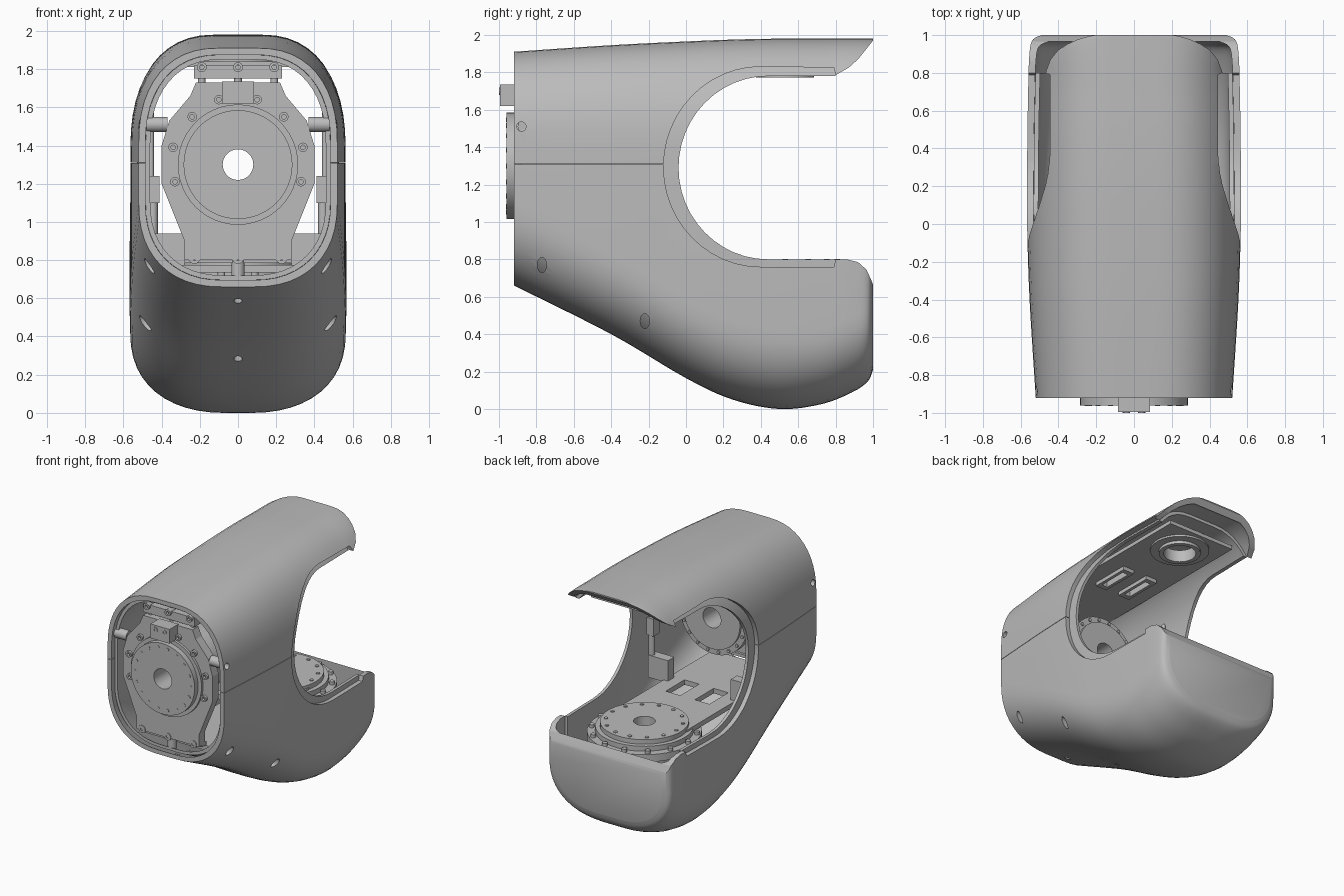
import bpy, bmesh, math
from mathutils import Vector

cube = bpy.data.objects.get("Cube")
if cube:
    bpy.data.objects.remove(cube, do_unlink=True)

grey = bpy.data.materials.new("plain grey")
grey.use_nodes = True
grey.diffuse_color = (0.5, 0.5, 0.5, 1)
grey.node_tree.nodes["Principled BSDF"].inputs["Base Color"].default_value = (0.5, 0.5, 0.5, 1)

MID_Z = 1.3           # height of the main axis
JOINT_Y = 0.53        # depth of the vertical joint axis


def finish(name, bm):
    bmesh.ops.recalc_face_normals(bm, faces=bm.faces)
    mesh = bpy.data.meshes.new(name)
    bm.to_mesh(mesh)
    bm.free()
    mesh.materials.append(grey)
    ob = bpy.data.objects.new(name, mesh)
    bpy.context.collection.objects.link(ob)
    return ob


def smooth(ob):
    bpy.ops.object.select_all(action='DESELECT')
    ob.select_set(True)
    bpy.context.view_layer.objects.active = ob
    bpy.ops.object.shade_smooth_by_angle(angle=math.radians(32))


def cut(ob, cutters):
    for c in cutters:
        c.hide_render = True
        mod = ob.modifiers.new("cut", 'BOOLEAN')
        mod.object, mod.operation, mod.solver = c, 'DIFFERENCE', 'EXACT'
    bpy.context.view_layer.update()
    mesh = bpy.data.meshes.new_from_object(ob.evaluated_get(bpy.context.evaluated_depsgraph_get()))
    ob.modifiers.clear()
    ob.data = mesh
    for c in cutters:
        bpy.data.objects.remove(c, do_unlink=True)


def bridge(bm, a, b):
    for i in range(len(a)):
        j = (i + 1) % len(a)
        bm.faces.new((a[i], a[j], b[j], b[i]))


def add_tube(bm, a, b, r, bore=0, seg=16):
    """Cylinder, or tube if bored, from point a to point b."""
    a, b = Vector(a), Vector(b)
    q = (b - a).to_track_quat('Z', 'Y')

    def ring(c, rad):
        return [bm.verts.new(c + q @ Vector((rad * math.cos(t), rad * math.sin(t), 0)))
                for t in (2 * math.pi * i / seg for i in range(seg))]
    lo, hi = ring(a, r), ring(b, r)
    bridge(bm, lo, hi)
    if bore:
        lo2, hi2 = ring(a, bore), ring(b, bore)
        bridge(bm, lo2, hi2)
        bridge(bm, lo, lo2)
        bridge(bm, hi, hi2)
    else:
        bm.faces.new(lo)
        bm.faces.new(hi)


def tubes(name, items, seg=16):
    bm = bmesh.new()
    for item in items:
        add_tube(bm, *item, seg=seg)
    ob = finish(name, bm)
    smooth(ob)
    return ob


def prism(name, pts, axis, lo, hi):
    """Extrude a flat outline along x (points y, z) or y (points x, z)."""
    bm = bmesh.new()
    rings = [[bm.verts.new((d, p, q) if axis == 'x' else (p, d, q)) for p, q in pts] for d in (lo, hi)]
    bridge(bm, *rings)
    for r in rings:
        bm.faces.new(r)
    return finish(name, bm)


def box(name, x0, x1, y0, y1, z0, z1):
    return prism(name, [(x0, z0), (x1, z0), (x1, z1), (x0, z1)], 'y', y0, y1)


# Housing stations: y, bottom, top, half width, top corner height and width, bottom corner height and width
STATIONS = [(-0.92, 0.66, 1.91, 0.52, 0.5, 0.42, 0.44, 0.44), (-0.4, 0.40, 1.945, 0.553, 0.55, 0.43, 0.43, 0.47),
            (0, 0.165, 1.965, 0.566, 0.59, 0.44, 0.42, 0.5), (0.25, 0.05, 1.975, 0.566, 0.6, 0.44, 0.42, 0.51),
            (0.5, 0.0, 1.98, 0.564, 0.6, 0.44, 0.42, 0.51), (0.72, 0.025, 1.98, 0.56, 0.6, 0.44, 0.41, 0.5),
            (0.88, 0.085, 1.98, 0.555, 0.6, 0.43, 0.4, 0.48), (0.97, 0.145, 1.98, 0.54, 0.6, 0.42, 0.38, 0.45),
            (1.0, 0.21, 1.98, 0.49, 0.58, 0.37, 0.33, 0.39)]


def sections():
    out, n = [], len(STATIONS)
    for i in range(n - 1):
        p = [Vector(STATIONS[max(0, min(n - 1, i + k))]) for k in (-1, 0, 1, 2)]
        for s in range(6):
            t = s / 6
            out.append(p[1] + 0.5 * t * (p[2] - p[0] + t * (2 * p[0] - 5 * p[1] + 4 * p[2] - p[3]
                       + t * (3 * (p[1] - p[2]) + p[3] - p[0]))))
    return out + [Vector(STATIONS[-1])]


def bulge(v):
    return math.copysign(abs(v) ** (2 / 2.3), v)


def hollow(name, outer, inner, front):
    """Hollow loft, open at the front and closed at the rear."""
    bm = bmesh.new()
    skins = []
    for inset in (outer, inner):
        rings = []
        for y, zb, zt, w, top_h, top_w, low_h, low_w in sections():
            yy = front + (y + 0.92) / 1.92 * (1 - inset - front)
            w, zb, zt = w - inset, zb + inset, zt - inset
            ring = []
            for k, (sx, sz) in enumerate(((1, 1), (-1, 1), (-1, -1), (1, -1))):
                rx, rz = (v - inset * 0.8 for v in ((top_w, top_h) if sz > 0 else (low_w, low_h)))
                cx, cz = sx * (w - rx), (zt - rz if sz > 0 else zb + rz)
                for j in range(13):
                    t = math.pi / 2 * (k + j / 12)
                    ring.append(bm.verts.new((cx + rx * bulge(math.cos(t)), yy, cz + rz * bulge(math.sin(t)))))
            rings.append(ring)
        for a, b in zip(rings, rings[1:]):
            bridge(bm, a, b)
        bm.faces.new(rings[-1])
        skins.append(rings)
    bridge(bm, skins[0][0], skins[1][0])
    return finish(name, bm)


# Outer housing with its side opening, parting groove and screw holes
mouth = [(1.2, 1.975), (1.0, 1.97), (0.96, 1.92), (0.92, 1.87), (0.87, 1.825), (0.8, 1.785),
         (0.79, 1.825), (0.4, 1.83)]
mouth += [(0.4 - 0.52 * math.sin(t), 1.295 + 0.535 * math.cos(t))
          for t in (math.pi * i / 24 for i in range(1, 24))]
mouth += [(0.4, 0.76), (0.79, 0.76), (0.8, 0.80), (0.86, 0.80), (0.92, 0.785), (0.965, 0.745),
          (0.99, 0.69), (1.01, 0.64), (1.2, 0.64)]
holes = []
for s in (-1, 1):
    for y, z, tall in ((-0.77, 0.77, 1.6), (-0.22, 0.47, 1.6), (-0.88, 1.51, 1)):
        h = tubes("hole_cutter", [((s * 0.25, 0, 0), (s * 0.7, 0, 0), 0.025)])
        h.location, h.scale = (0, y, z), (1, 1, tall)
        holes.append(h)
for y in (-0.77, -0.2):
    holes.append(tubes("hole_cutter", [((0, y, 0.1), (0, y, 0.7), 0.022)]))
groove = box("groove_cutter", -0.8, 0.8, -1.1, 0.1, 1.308, 1.311)
housing = hollow("housing", 0, 0.035, -0.92)
cut(housing, [prism("mouth_cutter", mouth, 'x', -1, 1), groove] + holes)
smooth(housing)

# Inner liner that forms the recessed rim of the opening
rim = [(0.8, 1.78)] + [(0.44 - 0.48 * math.sin(t), 1.29 + 0.49 * math.cos(t))
                       for t in (math.pi * i / 24 for i in range(25))]
rim += [(0.8, 0.80), (0.8, -0.3), (1.3, -0.3), (1.3, 2.3), (0.8, 2.3)]
liner = hollow("liner", 0.036, 0.06, -0.88)
cut(liner, [prism("rim_cutter", rim, 'x', -1, 1)])
smooth(liner)

# Front mounting plate and the bored drum behind it
half = [(0.22, 1.73), (0.25, 1.66), (0.36, 1.53), (0.4, 1.4), (0.4, 1.2), (0.28, 0.9), (0.28, 0.8)]
plate = prism("front_plate", half + [(-x, z) for x, z in reversed(half)], 'y', -0.895, -0.82)
cut(plate, [tubes("bore_cutter", [((0, -1, MID_Z), (0, 0, MID_Z), 0.2)], 32)])


def along_y(r, y0, y1, bore=0, x=0, z=MID_Z):
    return ((x, y0, z), (x, y1, z), r, bore)


tubes("main_drum", [along_y(0.315, -0.915, -0.8, 0.08), along_y(0.285, -0.96, -0.91, 0.08),
                    along_y(0.24, -0.8, -0.38, 0.08), along_y(0.3, -0.4, -0.35, 0.08),
                    along_y(0.25, -0.36, -0.33, 0.08)], 48)

# Bolt heads on the front ring, rear ring and front plate
bolts = []
for i in range(18):
    t = 2 * math.pi * i / 18
    bx, bz = math.cos(t), math.sin(t)
    bolts += [along_y(0.013, -0.963, -0.95, 0, 0.25 * bx, MID_Z + 0.25 * bz),
              along_y(0.013, -0.36, -0.34, 0, 0.275 * bx, MID_Z + 0.275 * bz)]
for s in (-1, 1):
    for x, z in ((0.24, 1.55), (0.34, 1.39), (0.33, 1.21), (0.1, 1.64)):
        bolts.append(along_y(0.025, -0.915, -0.89, 0.012, s * x, z))
    bolts.append(along_y(0.02, -1.0, -0.985, 0.01, s * 0.04, 1.70))
tubes("front_bolts", bolts, 12)
box("front_block", -0.085, 0.085, -0.995, -0.88, 1.62, 1.735)

# Clamp bars with bolts above and below the plate
box("upper_bar", -0.23, 0.23, -0.88, -0.8, 1.75, 1.82)
box("lower_bar", -0.28, 0.28, -0.86, -0.8, 0.785, 0.81)
clamps = [((0, -0.84, 0.70), (0, -0.84, 0.80), 0.035)]
for x in (-0.19, 0, 0.19):
    clamps += [along_y(0.026, -0.9, -0.82, 0.012, x, 1.81), along_y(0.03, -0.9, -0.82, 0.012, x * 1.2, 0.81),
               ((x, -0.84, 1.7), (x, -0.84, 1.78), 0.02)]
tubes("clamp_bolts", clamps, 16)

# Side pins, and vertical guide rods standing on feet
for side, s in (("left", 1), ("right", -1)):
    tubes(side + "_side_pin", [((s * 0.37, -0.86, 1.51), (s * 0.48, -0.86, 1.51), 0.04)])
    tubes(side + "_guide_rod", [((s * 0.445, -0.2, 0.78), (s * 0.445, -0.2, 1.2), 0.025),
                                ((s * 0.455, -0.2, 1.2), (s * 0.455, -0.2, 1.65), 0.014)])
    for part, x0, x1, z0, z1 in (("block", 0.41, 0.47, 1.1, 1.24), ("foot", 0.28, 0.46, 0.76, 0.94)):
        box(side + "_rod_" + part, min(s * x0, s * x1), max(s * x0, s * x1), -0.25, -0.17, z0, z1)


# Level plates above and below the drum, carrying the joint bearings
def along_z(r, z0, z1, bore=0, x=0, y=0):
    return ((x, JOINT_Y + y, z0), (x, JOINT_Y + y, z1), r, bore)


def slots(x_mid, half_w, y0, y1):
    return [box("slot_cutter", x - half_w, x + half_w, y0, y1, 0.3, 2.2) for x in (-x_mid, x_mid)]


lower_plate = box("lower_plate", -0.32, 0.32, -0.8, 0.45, 0.735, 0.775)
cut(lower_plate, slots(0.13, 0.065, -0.26, -0.02))
upper_plate = box("upper_plate", -0.3, 0.3, -0.8, 0.78, 1.81, 1.84)
cut(upper_plate, slots(0.11, 0.025, -0.21, 0.03) + [tubes("bore_cutter", [along_z(0.13, 1.7, 2.0)], 32)])
for side, x in (("left", 0.11), ("right", -0.11)):
    frame = box(side + "_slot_frame", x - 0.05, x + 0.05, -0.25, 0.07, 1.78, 1.811)
    cut(frame, slots(0.11, 0.025, -0.21, 0.03))

# Lower turntable and upper bearing on the vertical joint axis
tubes("turntable", [along_z(0.42, 0.66, 0.72, 0.08), along_z(0.36, 0.72, 0.76, 0.08),
                    along_z(0.325, 0.76, 0.797, 0.08), along_z(0.26, 0.35, 0.66, 0.08)], 48)
tubes("upper_bearing", [along_z(0.22, 1.795, 1.87, 0.12), along_z(0.155, 1.772, 1.83, 0.12)], 48)
ring_bolts = []
for i in range(14):
    t = 2 * math.pi * i / 14
    c, d = math.cos(t), math.sin(t)
    ring_bolts += [along_z(0.015, 0.78, 0.803, 0, 0.285 * c, 0.285 * d),
                   along_z(0.02, 0.71, 0.745, 0, 0.39 * c, 0.39 * d)]
tubes("turntable_bolts", ring_bolts, 12)
